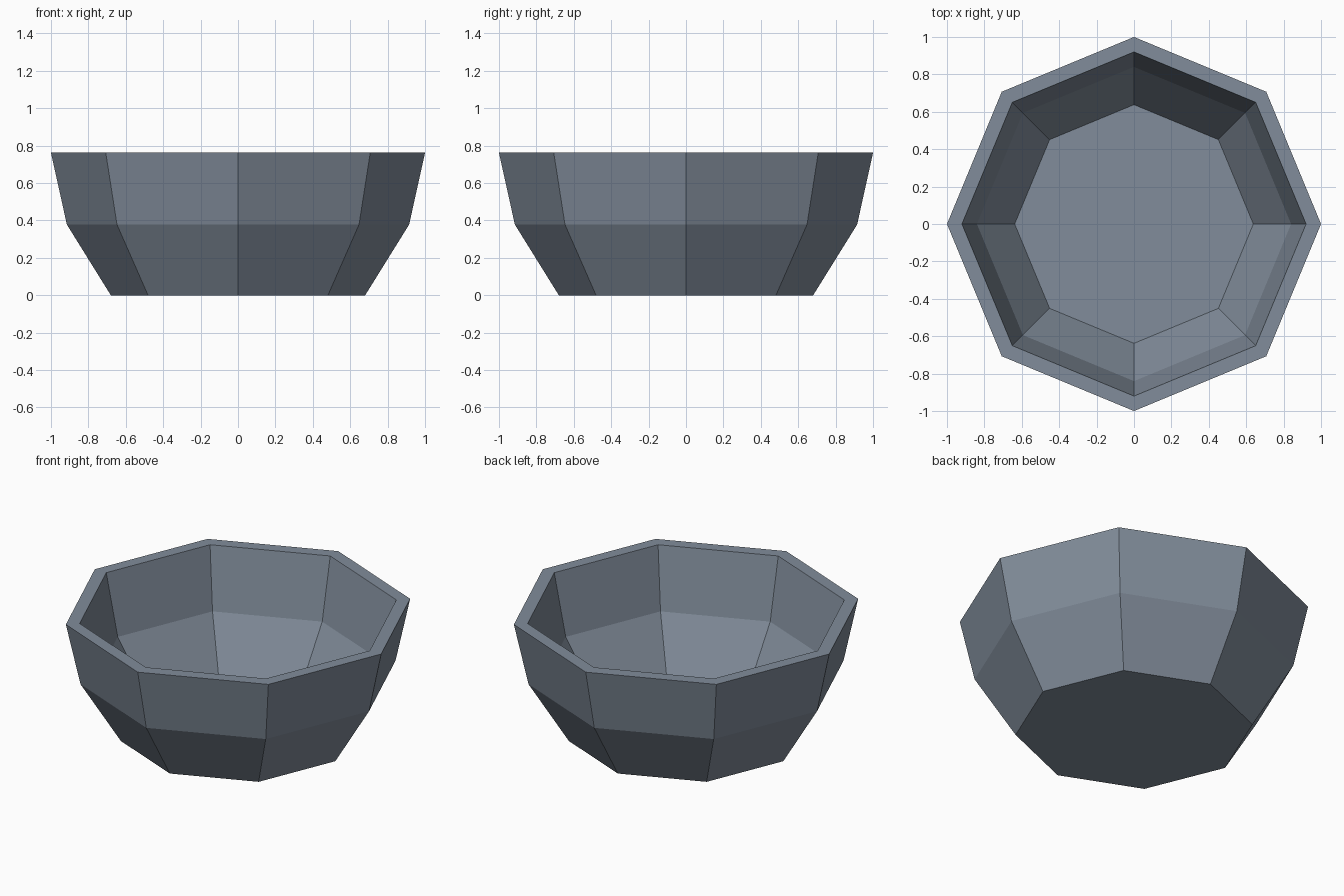
import bpy, bmesh, math

if "Cube" in bpy.data.objects:
    bpy.data.objects.remove(bpy.data.objects["Cube"])

SIDES = 8

# Slate grey-blue, one colour for the whole bowl
slate = bpy.data.materials.new("slate_grey")
slate.diffuse_color = (0.22, 0.265, 0.325, 1.0)
slate.use_nodes = True
slate.node_tree.nodes["Principled BSDF"].inputs["Base Color"].default_value = slate.diffuse_color

# Wall profile (radius, height): outside going up, over the rim, inside going down
profile = [(0.68, 0.0), (0.915, 0.378), (1.0, 0.762),
           (0.92, 0.762), (0.84, 0.378), (0.638, 0.06)]

bm = bmesh.new()
rings = []
for r, z in profile:
    rings.append([bm.verts.new((r * math.cos(2 * math.pi * i / SIDES),
                                r * math.sin(2 * math.pi * i / SIDES), z))
                  for i in range(SIDES)])

# Walls and rim
for a, b in zip(rings, rings[1:]):
    for i in range(SIDES):
        j = (i + 1) % SIDES
        bm.faces.new((a[i], a[j], b[j], b[i]))

# Underside and inner floor
bm.faces.new(rings[0][::-1])
bm.faces.new(rings[-1])
bmesh.ops.recalc_face_normals(bm, faces=bm.faces)

mesh = bpy.data.meshes.new("bowl")
bm.to_mesh(mesh)
bm.free()
mesh.materials.append(slate)
bowl = bpy.data.objects.new("bowl", mesh)
bpy.context.collection.objects.link(bowl)
